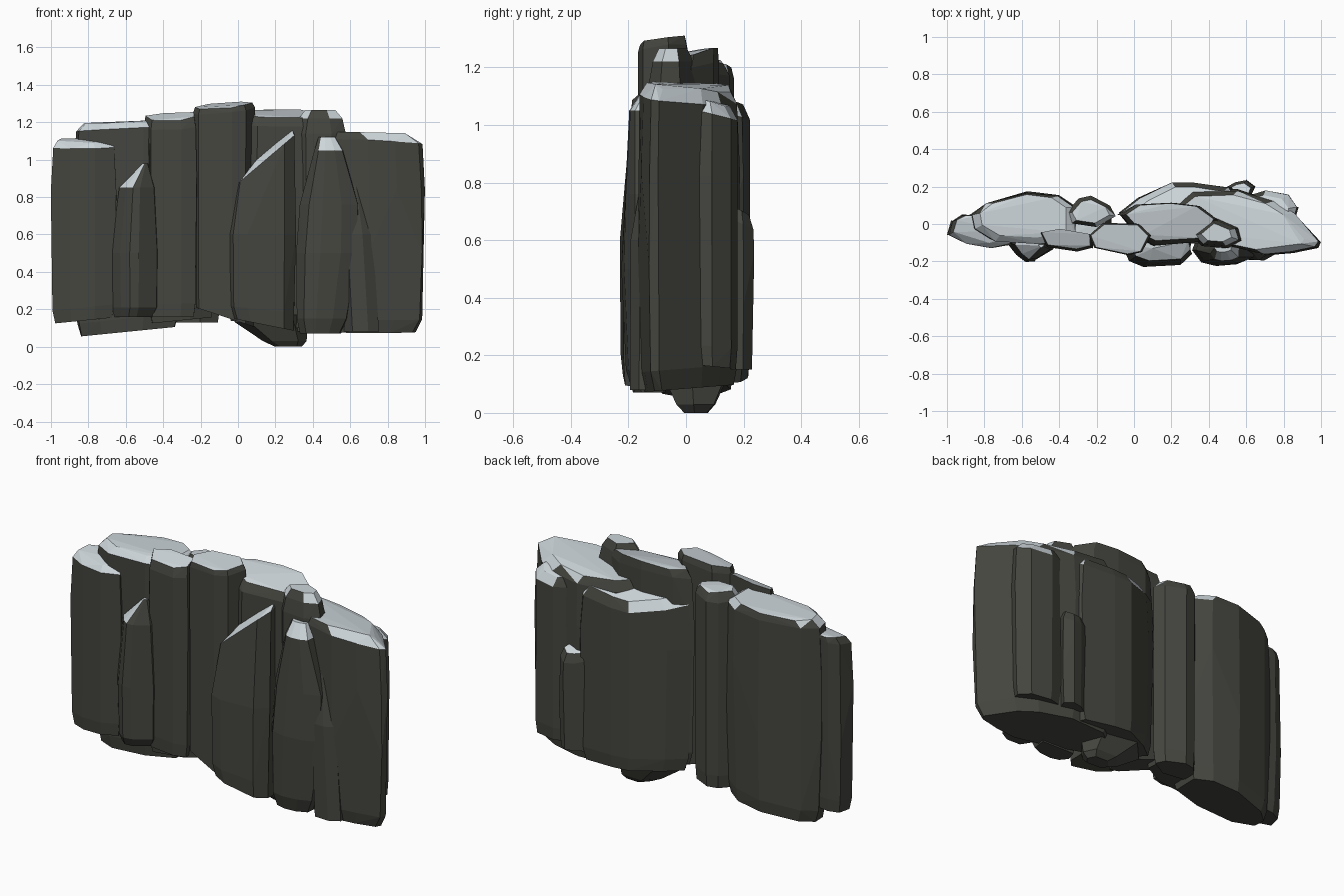
import bpy, bmesh, random
from mathutils import Vector

if "Cube" in bpy.data.objects:
    bpy.data.objects.remove(bpy.data.objects["Cube"])

random.seed(11)


def material(name, rgb):
    m = bpy.data.materials.new(name)
    m.diffuse_color = (*rgb, 1)
    m.use_nodes = True
    m.node_tree.nodes["Principled BSDF"].inputs["Base Color"].default_value = m.diffuse_color
    return m


STONE = material("dark_stone", (0.059, 0.059, 0.05))
SNOW = material("pale_snow", (0.61, 0.67, 0.70))


def hull(name, pts):
    """Faceted convex stone; faces looking up carry snow."""
    bm = bmesh.new()
    for p in pts:
        bm.verts.new(p)
    res = bmesh.ops.convex_hull(bm, input=bm.verts[:])
    junk = {v for k in ("geom_interior", "geom_unused") for v in res[k]
            if isinstance(v, bmesh.types.BMVert)}
    bmesh.ops.delete(bm, geom=list(junk), context='VERTS')
    bmesh.ops.dissolve_limit(bm, angle_limit=0.05, verts=bm.verts[:], edges=bm.edges[:])
    bmesh.ops.recalc_face_normals(bm, faces=bm.faces[:])
    bm.normal_update()
    for f in bm.faces:
        f.material_index = 1 if f.normal.z > 0.5 else 0
    me = bpy.data.meshes.new(name)
    bm.to_mesh(me)
    bm.free()
    me.materials.append(STONE)
    me.materials.append(SNOW)
    ob = bpy.data.objects.new(name, me)
    bpy.context.collection.objects.link(ob)


def ring(foot, z, s, dx=0, dy=0, tx=0, ty=0, rough=0.0):
    xs, ys = [p[0] for p in foot], [p[1] for p in foot]
    cx, cy = (min(xs) + max(xs)) / 2, (min(ys) + max(ys)) / 2
    out = []
    for x, y in foot:
        k = s * random.uniform(0.97, 1.005)
        px, py = cx + (x - cx) * k + dx, cy + (y - cy) * k + dy
        pz = z + tx * (px - cx) + ty * (py - cy) + random.uniform(-rough, rough)
        out.append(Vector((px, py, pz)))
    return out


def column(name, foot, z0, z1, top=(0, 0), bot=(0, 0), cap=0.84, base=0.88, lean=(0, 0), drop=0.045):
    """Upright slab: tapered foot, bulging middle, chamfered crown shifted by lean."""
    h = z1 - z0
    pts = ring(foot, z0, base, 0, 0, *bot)
    pts += ring(foot, z0 + 0.07, 0.95, 0, 0, *bot)
    pts += ring(foot, z0 + h * 0.4, 1) + ring(foot, z0 + h * 0.72, 1)
    pts += ring(foot, z1 - drop, 0.955, 0, 0, *top)
    pts += ring(foot, z1, cap, *lean, *top, 0.008)
    hull(name, pts)


def spike(name, foot, rings):
    """Leaning pointed stone from (z, scale, dx, dy) rings."""
    hull(name, [p for r in rings for p in ring(foot, *r)])


# left end slabs
column("left_end_slab", [(-1, -.06), (-.98, .02), (-.92, .05), (-.82, .05), (-.65, -.06),
       (-.65, -.11), (-.76, -.135), (-.9, -.11)], .14, 1.1, bot=(.1, 0), top=(.03, .15),
       cap=.8, lean=(0, .015), drop=.03)
column("left_main_slab", [(-.88, .05), (-.8, .115), (-.57, .175), (-.4, .155), (-.3, .09),
       (-.3, -.08), (-.5, -.115), (-.75, -.1), (-.87, -.03)], .08, 1.2, top=(.05, -.02), bot=(.1, 0),
       cap=.8, lean=(0, .012), drop=.035)
column("left_inner_slab", [(-.5, .1), (-.3, .1), (-.12, .03), (-.12, -.06), (-.25, -.12), (-.48, -.12)],
       .14, 1.13, bot=(.1, 0))
column("left_shoulder", [(-.51, -.05), (-.47, -.125), (-.3, -.15), (-.22, -.13), (-.22, -.06), (-.4, -.03)],
       .16, 1.225, top=(.07, .4), cap=.9, lean=(0, .01))

# left front pointed stone
spike("left_front_spike", [(-.68, -.1), (-.63, -.165), (-.58, -.205), (-.53, -.2), (-.43, -.135),
      (-.41, -.05), (-.67, -.04)], [(.16, .85, -.01, .02), (.21, .95, 0, 0), (.5, 1, 0, 0),
      (.85, .76, .01, -.005), (.98, .1, .05, .005)])

# central high slabs
column("crest_slab", [(-.25, -.06), (-.22, -.13), (-.03, -.17), (.05, -.155), (.1, -.06), (.03, .005),
       (-.17, .01)], .16, 1.29, top=(.1, .12), bot=(-.33, 0), cap=.89, base=.93, drop=.03)
column("back_pillar", [(-.37, .06), (-.3, .14), (-.23, .155), (-.12, .1), (-.09, .04), (-.2, -.02),
       (-.34, 0)], .13, 1.225, top=(0, -.1), cap=.72)
column("centre_slab", [(-.09, .05), (0, .11), (.2, .12), (.36, .1), (.47, .02), (.4, -.1), (.1, -.12),
       (.03, -.08)], .17, 1.245, top=(-.02, .2), cap=.84, lean=(0, .01))

# dark rounded knob on the crest
spike("crest_knob", [(.3, -.06), (.36, -.12), (.5, -.13), (.58, -.09), (.56, -.02), (.42, .04)],
      [(.1, .95, 0, 0), (.6, 1, 0, 0), (1.14, 1, 0, 0), (1.22, .84, 0, 0), (1.265, .58, 0, 0)])

# underside lump
spike("underside_keel", [(-.02, .02), (.06, -.07), (.3, -.08), (.38, .02), (.32, .14), (.1, .15)],
      [(0, .36, .09, 0), (.03, .6, .07, 0), (.13, 1, 0, 0), (.4, 1, 0, 0)])

# front middle slab with a slanted shoulder rising to the right
foot = [(-.06, -.13), (-.03, -.2), (.05, -.23), (.25, -.22), (.31, -.16), (.31, -.05), (.05, -.05)]
pts = ring(foot, .12, .9, .01, 0, -.2) + ring(foot, .2, .97, 0, 0, -.1) + ring(foot, .6, 1)
pts += ring(foot, .98, .86, .02, .02, .85)
pts += [Vector(p) for p in ((.29, -.09, 1.16), (.3, -.05, 1.15), (.1, -.13, 1.0))]
hull("front_middle_slab", pts)

# right front pointed stones
spike("right_front_spike", [(.31, -.14), (.36, -.205), (.44, -.225), (.55, -.215), (.64, -.18), (.65, -.06),
      (.34, -.05)], [(.07, .65, -.04, .01), (.15, .82, -.03, 0), (.5, 1.0, 0, 0), (.76, .94, .01, 0),
      (1.05, .46, .005, -.02), (1.12, .27, -.005, .01)])
spike("right_front_wedge", [(.54, -.1), (.6, -.195), (.69, -.2), (.75, -.165), (.74, -.05)],
      [(.08, .95, .01, 0), (.25, 1, 0, 0), (.6, .9, -.02, 0), (.92, .4, -.04, .02)])

# right main mass
column("right_main_slab", [(.2, .1), (.3, .18), (.55, .19), (.76, .13), (.87, .06), (1.01, -.1),
       (.99, -.13), (.85, -.155), (.7, -.17), (.5, -.125), (.25, -.05)], .085, 1.135, top=(-.05, -.12),
       bot=(0, .08), cap=.83, base=.87, lean=(-.03, 0), drop=.045)
column("back_middle_slab", [(-.08, .06), (.02, .14), (.2, .23), (.32, .23), (.52, .2), (.58, .12), (.4, 0),
       (0, 0)], .12, 1.1, top=(0, -.35), bot=(-.07, .05), cap=.82, lean=(.01, -.01))

# small columns on the back of the right mass
column("back_right_column", [(.62, .16), (.7, .185), (.83, .16), (.88, .09), (.86, .02), (.64, .04)],
       .16, 1.08, top=(0, -.25), bot=(0, -.1), cap=.75, lean=(-.02, -.01))
column("back_short_column", [(.48, .19), (.54, .225), (.6, .237), (.65, .2), (.62, .12), (.5, .12)],
       .15, .71, top=(0, -.5), cap=.7)
